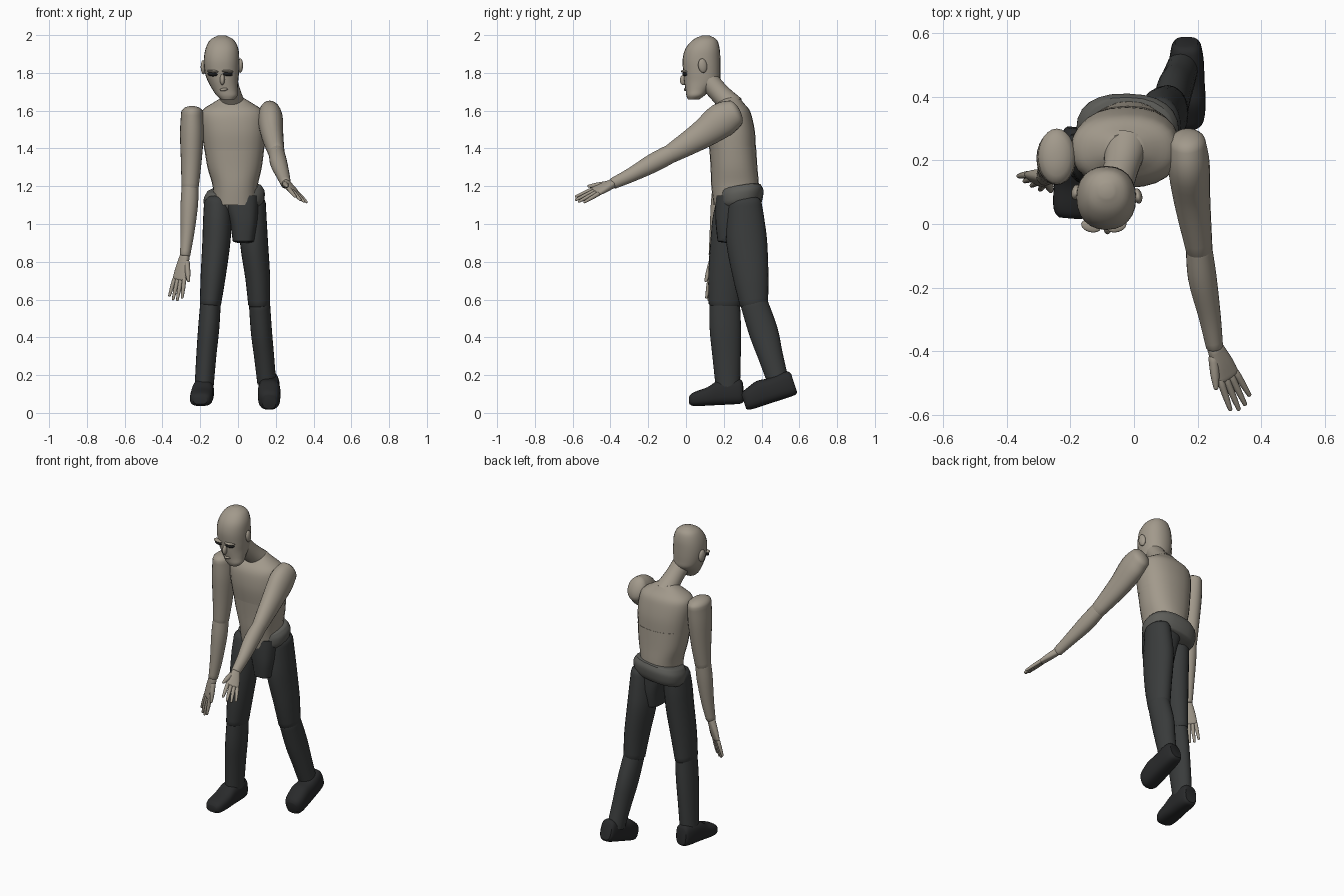
import bpy, bmesh, math
from mathutils import Vector as V


def material(name, r, g, b):
    m = bpy.data.materials.new(name)
    m.diffuse_color = (r, g, b, 1)
    return m


SKIN = material("skin", 0.36, 0.32, 0.26)
CLOTH = material("cloth", 0.042, 0.045, 0.045)
BAND = material("band", 0.11, 0.11, 0.10)
SHOE = material("shoe", 0.022, 0.023, 0.024)
DARK = material("dark", 0.012, 0.012, 0.012)


def finish(bm, name, mat, angle=40):
    bmesh.ops.recalc_face_normals(bm, faces=bm.faces)
    me = bpy.data.meshes.new(name)
    bm.to_mesh(me)
    bm.free()
    ob = bpy.data.objects.new(name, me)
    bpy.context.collection.objects.link(ob)
    me.materials.append(mat)
    bpy.ops.object.select_all(action='DESELECT')
    ob.select_set(True)
    bpy.context.view_layer.objects.active = ob
    bpy.ops.object.shade_smooth_by_angle(angle=math.radians(angle))
    return ob


def loft(name, mat, rings, side=(1, 0, 0), axis=None, caps=(0, 0), n=2.0, segs=24, steps=4):
    """Skin smoothed rings (x, y, z, half width, half depth); caps are rounded end lengths."""
    R = [tuple(r) for r in rings]
    R = [R[0]] + R + [R[-1]]
    path = []
    for i in range(1, len(R) - 2):
        for k in range(steps):
            t = k / steps
            path.append([0.5 * (2 * b + (c - a) * t + (2 * a - 5 * b + 4 * c - d) * t * t
                                + (3 * b - a - 3 * c + d) * t ** 3)
                         for a, b, c, d in zip(R[i - 1], R[i], R[i + 1], R[i + 2])])
    path.append(list(R[-1]))
    t0 = (V(path[1][:3]) - V(path[0][:3])).normalized()
    t1 = (V(path[-1][:3]) - V(path[-2][:3])).normalized()

    def dome(p, t, length):
        out = []
        for a in (22, 45, 65, 80):
            q = V(p[:3]) + t * length * math.sin(math.radians(a))
            s = math.cos(math.radians(a))
            out.append([*q, p[3] * s, p[4] * s])
        return out
    if caps[0]:
        path = dome(path[0], -t0, caps[0])[::-1] + path
    if caps[1]:
        path = path + dome(path[-1], t1, caps[1])
    bm = bmesh.new()
    loops = []
    for i, p in enumerate(path):
        t = V(axis) if axis else V(path[min(i + 1, len(path) - 1)][:3]) - V(path[max(i - 1, 0)][:3])
        t.normalize()
        u = V(side)
        u = (u - t * u.dot(t)).normalized()
        v = t.cross(u)
        ring = []
        for k in range(segs):
            a = 2 * math.pi * k / segs
            c, s = math.cos(a), math.sin(a)
            c = math.copysign(abs(c) ** (2 / n), c)
            s = math.copysign(abs(s) ** (2 / n), s)
            ring.append(bm.verts.new(V(p[:3]) + u * c * max(p[3], .001) + v * s * max(p[4], .001)))
        loops.append(ring)
    for a, b in zip(loops, loops[1:]):
        for k in range(segs):
            bm.faces.new((a[k], a[(k + 1) % segs], b[(k + 1) % segs], b[k]))
    bm.faces.new(loops[0])
    bm.faces.new(loops[-1])
    return finish(bm, name, mat)


def blob(name, mat, loc, size, rot=(0, 0, 0)):
    bm = bmesh.new()
    bmesh.ops.create_uvsphere(bm, u_segments=16, v_segments=10, radius=1)
    ob = finish(bm, name, mat)
    ob.location, ob.scale, ob.rotation_euler = loc, size, rot


UP = (0, 0, 1)
# head and neck
loft("head", SKIN, [(-.055, .04, 1.66, .035, .03), (-.058, .05, 1.68, .055, .048),
                    (-.068, .062, 1.71, .066, .064), (-.079, .083, 1.755, .08, .093),
                    (-.085, .084, 1.80, .09, .098), (-.087, .082, 1.87, .094, .10),
                    (-.085, .088, 1.93, .086, .09), (-.085, .10, 1.975, .062, .063),
                    (-.085, .105, 1.997, .022, .022)], axis=UP, n=2.2)
loft("neck", SKIN, [(-.025, .25, 1.62, .07, .062), (-.04, .18, 1.69, .056, .054),
                    (-.06, .11, 1.77, .055, .055)])
blob("nose", SKIN, (-.083, -.012, 1.765), (.013, .02, .03), (-.2, 0, 0))
blob("lips", SKIN, (-.075, .0, 1.712), (.022, .012, .008), (0, -.12, 0))
for x, s in ((-.135, -1), (-.055, 1)):
    blob("brow", SKIN, (x, -.006, 1.808), (.032, .02, .008), (0, .06, s * .25))
    blob("eye", DARK, (x, -.002, 1.793), (.028, .017, .011), (0, .06, s * .25))
blob("left_ear", SKIN, (.012, .088, 1.838), (.014, .024, .038), (.15, 0, .2))
blob("right_ear", SKIN, (-.183, .10, 1.83), (.014, .024, .038), (.15, 0, -.2))

# torso: chest over abdomen
loft("chest", SKIN, [(-.02, .247, 1.39, .158, .123), (-.023, .24, 1.48, .168, .126),
                     (-.028, .235, 1.56, .17, .116), (-.03, .235, 1.605, .156, .10),
                     (-.03, .236, 1.64, .105, .07), (-.03, .238, 1.67, .055, .045)], axis=UP, n=2.3)
loft("abdomen", SKIN, [(-.015, .265, 1.10, .115, .118), (-.015, .26, 1.2, .119, .126),
                       (-.018, .254, 1.3, .144, .124), (-.02, .247, 1.41, .16, .124)], axis=UP, n=2.3)

# hips
loft("hip_band", BAND, [(-.02, .295, 1.085, .145, .10), (-.02, .29, 1.11, .16, .117),
                        (-.02, .29, 1.155, .162, .122), (-.02, .285, 1.185, .145, .115)],
     axis=(-.12, -.18, 1), n=2.4, caps=(.01, .012))
loft("pelvis", CLOTH, [(.01, .265, 1.15, .10, .108), (.02, .265, 1.08, .088, .11),
                       (.03, .265, 1.0, .072, .108), (.03, .262, .91, .058, .095)],
     axis=UP, n=3, caps=(0, .012))

# legs
loft("right_thigh", CLOTH, [(-.11, .245, 1.11, .07, .085), (-.11, .235, 1.02, .075, .095),
                            (-.115, .225, .9, .074, .096), (-.132, .21, .72, .066, .092),
                            (-.146, .205, .575, .056, .085)], caps=(.045, .02))
loft("right_shin", CLOTH, [(-.145, .205, .59, .054, .08), (-.155, .208, .45, .056, .083),
                           (-.168, .215, .3, .053, .075), (-.18, .222, .13, .05, .064)], caps=(.03, 0))
loft("left_thigh", CLOTH, [(.082, .31, 1.11, .065, .09), (.082, .315, 1.02, .07, .10),
                           (.085, .322, .9, .074, .108), (.104, .343, .72, .066, .094),
                           (.112, .36, .575, .058, .075)], caps=(.045, .02))
loft("left_shin", CLOTH, [(.113, .357, .59, .056, .072), (.124, .41, .43, .056, .077),
                          (.138, .448, .3, .053, .066), (.152, .49, .16, .05, .056)], caps=(.03, 0))


# shoes: heel to toe along the sole
def shoe(name, heel, toe, toe_height):
    heel, toe = V(heel), V(toe)
    d = toe - heel
    f = d.normalized()
    side = V((0, 0, 1)).cross(f).normalized()
    up = f.cross(side)
    h = toe_height
    prof = [(0, .012, .115, .036), (.05, .002, .132, .046), (.2, 0, .135, .054), (.45, 0, .13, .057),
            (.65, 0, .03 + h, .06), (.85, 0, .012 + h, .058), (.95, .003, h, .05), (1, .012, h - .015, .036)]
    rings = []
    for s, lo, hi, w in prof:
        rings.append((*(heel + d * s + up * (lo + hi) / 2), w, (hi - lo) / 2))
    loft(name, SHOE, rings, side=side, axis=f, n=2.8)


shoe("right_shoe", (-.176, .305, .048), (-.2, .02, .034), .068)
shoe("left_shoe", (.165, .592, .098), (.165, .322, .01), .105)

# arms
loft("right_upper_arm", SKIN, [(-.243, .212, 1.59, .058, .088), (-.244, .207, 1.48, .063, .084),
                               (-.248, .20, 1.32, .054, .066), (-.254, .19, 1.19, .045, .05)],
     caps=(.035, .02))
loft("right_forearm", SKIN, [(-.254, .19, 1.20, .044, .049), (-.258, .18, 1.1, .046, .049),
                             (-.268, .165, .95, .036, .04), (-.28, .15, .835, .027, .03)], caps=(.03, .01))
loft("left_upper_arm", SKIN, [(.168, .255, 1.585, .058, .075), (.172, .19, 1.55, .066, .092),
                              (.182, .08, 1.47, .058, .074), (.205, -.08, 1.372, .042, .05)],
     caps=(.035, .02))
loft("left_forearm", SKIN, [(.204, -.07, 1.378, .041, .049), (.215, -.17, 1.325, .045, .05),
                            (.238, -.29, 1.26, .035, .038), (.253, -.385, 1.215, .027, .03)],
     caps=(.03, .01))


# hands: palm, four fingers, thumb
def hand(name, wrist, knuckle, tip, across, thumb):
    wrist, knuckle, tip, thumb = V(wrist), V(knuckle), V(tip), V(thumb)
    w = V(across).normalized()
    mid = wrist.lerp(knuckle, .55)
    loft(name + "_palm", SKIN, [(*wrist, .026, .022), (*mid, .036, .019), (*knuckle, .04, .014)],
         side=w, n=2.6, caps=(.012, .01), segs=20)
    for i, (o, k) in enumerate(((-1.5, .92), (-.5, 1.04), (.5, 1.0), (1.5, .82))):
        a = knuckle + w * .02 * o
        b = knuckle + (tip - knuckle) * k + w * .027 * o
        loft(f"{name}_finger_{i + 1}", SKIN, [(*a, .0115, .0115), (*a.lerp(b, .5), .0105, .0105),
                                              (*b, .007, .007)], side=w, caps=(.006, .006), segs=12, steps=2)
    a = wrist.lerp(knuckle, .25) - w * .02
    loft(name + "_thumb", SKIN, [(*a, .016, .016), (*a.lerp(thumb, .55), .0145, .0135), (*thumb, .008, .008)],
         side=w, caps=(.008, .007), segs=12, steps=3)


hand("right_hand", (-.282, .148, .83), (-.31, .14, .71), (-.332, .128, .602), (-.85, .5, 0), (-.262, .105, .70))
hand("left_hand", (.256, -.39, 1.213), (.295, -.478, 1.172), (.338, -.572, 1.125),
     (.75, .42, -.4), (.258, -.515, 1.2))
